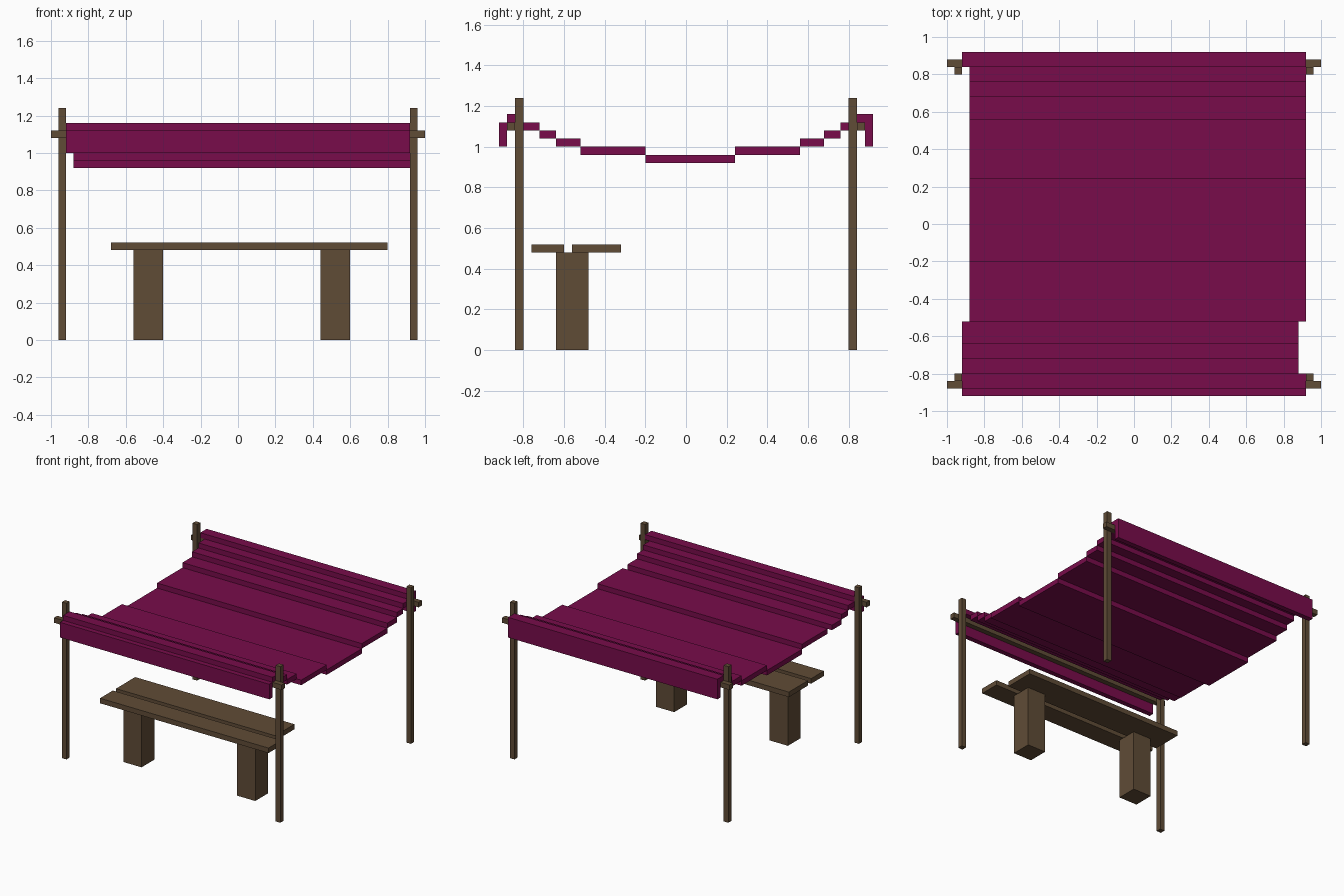
import bpy

cube = bpy.data.objects.get("Cube")
if cube:
    bpy.data.objects.remove(cube, do_unlink=True)


def make_material(name, rgb):
    mat = bpy.data.materials.new(name)
    mat.use_nodes = True
    color = (*rgb, 1.0)
    mat.diffuse_color = color
    mat.node_tree.nodes["Principled BSDF"].inputs["Base Color"].default_value = color
    return mat


wood = make_material("brown wood", (0.117, 0.072, 0.037))
cloth = make_material("magenta cloth", (0.188, 0.0037, 0.07))


def box(name, xs, ys, zs, mat):
    """Axis-aligned box given by its (low, high) range on each axis."""
    corners = [(x, y, z) for x in xs for y in ys for z in zs]
    faces = [(0, 1, 3, 2), (4, 6, 7, 5), (0, 4, 5, 1),
             (2, 3, 7, 6), (0, 2, 6, 4), (1, 5, 7, 3)]
    mesh = bpy.data.meshes.new(name)
    mesh.from_pydata(corners, [], faces)
    mesh.materials.append(mat)
    obj = bpy.data.objects.new(name, mesh)
    bpy.context.collection.objects.link(obj)
    return obj


def mirrored(low, high, sign):
    return tuple(sorted((low * sign, high * sign)))


T = 0.04  # thickness shared by cloth, planks and poles

# Corner posts and the crossbars tied outside them
for y_sign, end in ((-1, "front"), (1, "back")):
    for x_sign, side in ((-1, "right"), (1, "left")):
        box(f"{end}_{side}_post", mirrored(0.92, 0.96, x_sign),
            mirrored(0.80, 0.84, y_sign), (0, 1.24), wood)
    box(f"{end}_crossbar", (-1, 1), mirrored(0.84, 0.88, y_sign),
        (1.08, 1.12), wood)

# Sagging canopy: stepped panels running front to back
edges = [-0.88, -0.80, -0.72, -0.64, -0.52, -0.20,
         0.24, 0.56, 0.68, 0.76, 0.84, 0.88]
full, shifted_right, shifted_left = (-0.92, 0.92), (-0.92, 0.88), (-0.88, 0.92)
lowest = 5
for i, (y0, y1) in enumerate(zip(edges, edges[1:])):
    z = 0.92 + T * abs(i - lowest)
    if i in (0, len(edges) - 2):
        width = full
    else:
        width = shifted_right if i < 4 else shifted_left
    box(f"canopy_panel_{i + 1}", width, (y0, y1), (z, z + T), cloth)

# Cloth flaps hanging over the crossbars
box("front_flap", full, (-0.92, -0.88), (1.0, 1.12), cloth)
box("back_flap", full, (0.88, 0.92), (1.0, 1.16), cloth)

# Bench: two planks on two square legs
box("bench_front_plank", (-0.68, 0.80), (-0.76, -0.60), (0.48, 0.48 + T), wood)
box("bench_back_plank", (-0.68, 0.72), (-0.56, -0.32), (0.48, 0.48 + T), wood)
for side, x in (("right", -0.56), ("left", 0.44)):
    box(f"bench_{side}_leg", (x, x + 0.16), (-0.64, -0.48), (0, 0.48), wood)
